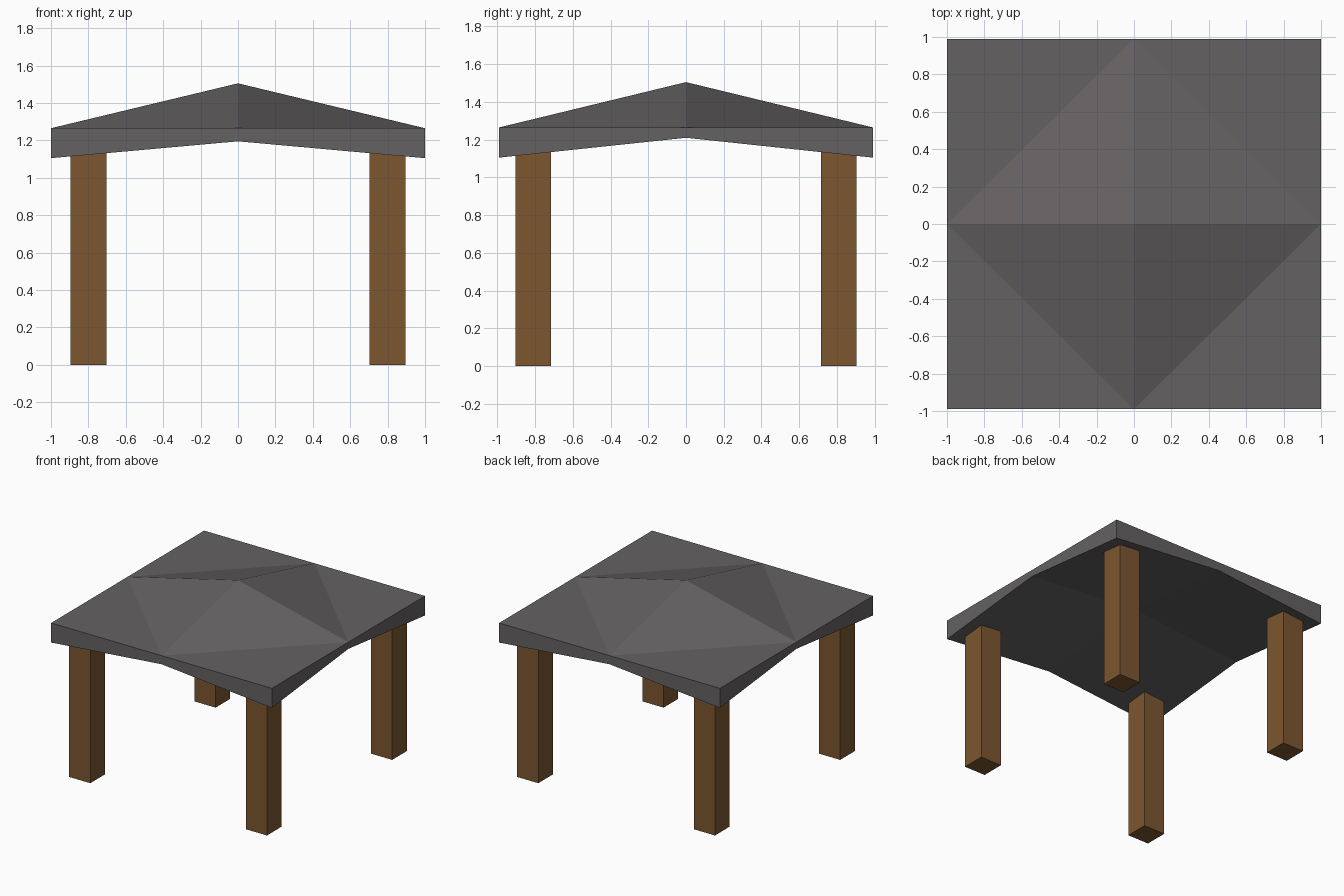
import bpy, bmesh

if "Cube" in bpy.data.objects:
    bpy.data.objects.remove(bpy.data.objects["Cube"])


def material(name, rgb):
    mat = bpy.data.materials.new(name)
    mat.diffuse_color = (*rgb, 1)
    mat.use_nodes = True
    mat.node_tree.nodes["Principled BSDF"].inputs["Base Color"].default_value = mat.diffuse_color
    return mat


def add_object(name, bm, mat):
    bmesh.ops.recalc_face_normals(bm, faces=bm.faces)
    mesh = bpy.data.meshes.new(name)
    bm.to_mesh(mesh)
    bm.free()
    mesh.materials.append(mat)
    obj = bpy.data.objects.new(name, mesh)
    bpy.context.collection.objects.link(obj)
    return obj


slate = material("dark_slate", (0.13, 0.12, 0.125))
wood = material("brown_wood", (0.2, 0.095, 0.03))

# Roof: a cube split once per side, peaked above and vaulted below
bm = bmesh.new()
bmesh.ops.create_cube(bm, size=2)
bmesh.ops.subdivide_edges(bm, edges=bm.edges[:], cuts=1, use_grid_fill=True)
top_mids = []
for v in bm.verts:
    x, y, level = v.co
    ax, ay = abs(x), abs(y)
    top = 1.505 if ax + ay < 0.5 else 1.265
    bottom = 1.30 - 0.09 * ax - 0.105 * ay
    if level > 0.5 and 0.5 < ax + ay < 1.5:
        top_mids.append(v)
    v.co = (x, y * 0.99, bottom + (top - bottom) * (level + 1) / 2)
# Crease between neighbouring eave midpoints
bmesh.ops.connect_verts(bm, verts=top_mids)
add_object("roof", bm, slate)

# Four square posts reaching into the roof underside
for depth, sy in (("front", -1), ("back", 1)):
    for side, sx in (("left", -1), ("right", 1)):
        bm = bmesh.new()
        bmesh.ops.create_cube(bm, size=1)
        bmesh.ops.scale(bm, vec=(0.192, 0.19, 1.16), verts=bm.verts)
        post = add_object(f"{depth}_{side}_post", bm, wood)
        post.location = (sx * 0.8, sy * 0.81, 0.58)
